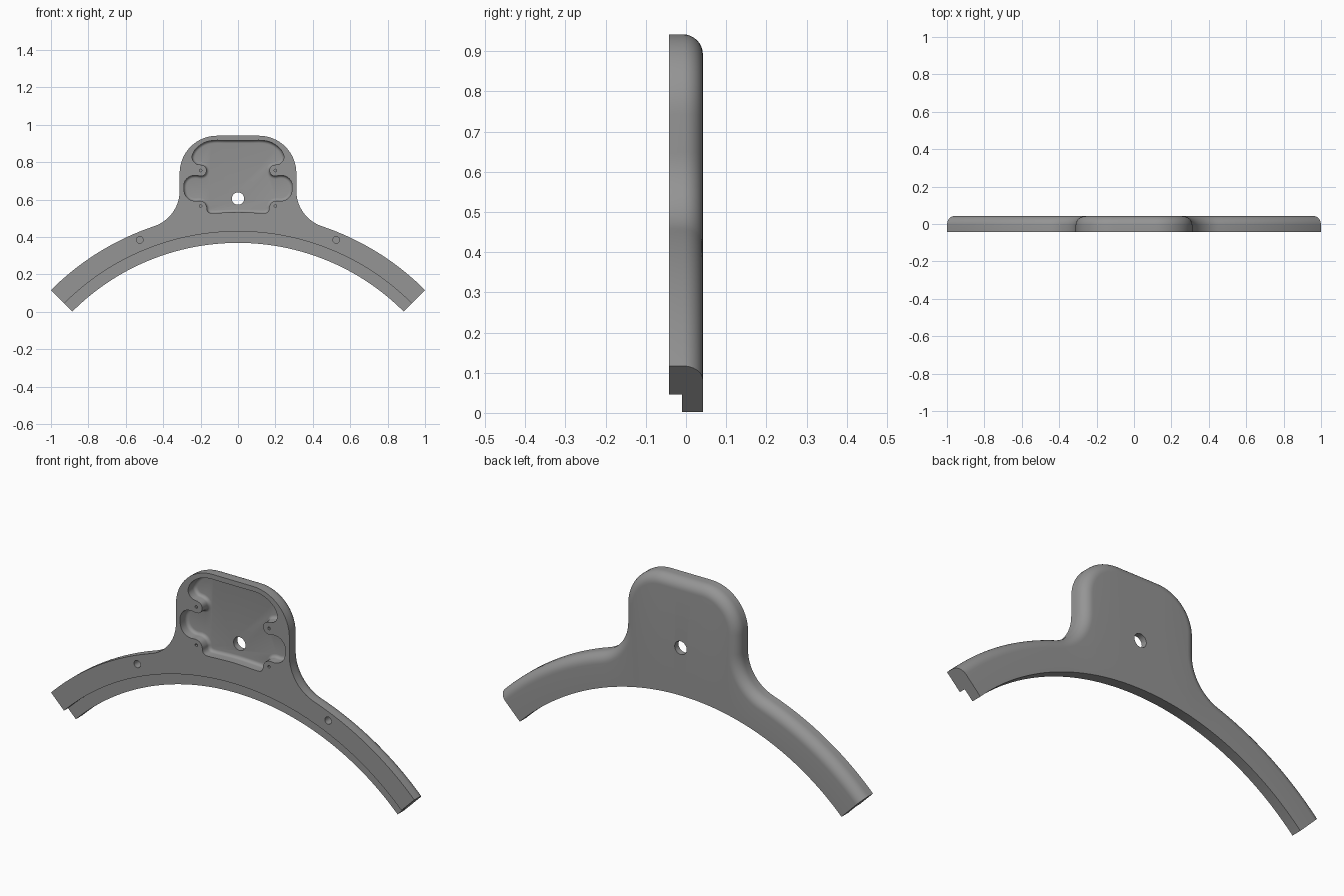
import bpy, bmesh, math
from mathutils import Vector

if "Cube" in bpy.data.objects:
    bpy.data.objects.remove(bpy.data.objects["Cube"])

CZ = -0.883                                  # height of the centre of the curved band
R_IN, R_STEP, R_OUT = 1.252, 1.313, 1.414    # inner edge, rebate edge, outer edge
FRONT, BACK, STEP_Y, FLOOR = -0.042, 0.042, -0.01, 0.012
ROUND = 0.05                                 # rounding of the back outer edge

grey = bpy.data.materials.new("grey")
grey.diffuse_color = (0.3, 0.3, 0.3, 1)
grey.use_nodes = True
grey.node_tree.nodes["Principled BSDF"].inputs["Base Color"].default_value = grey.diffuse_color


def loft(name, rings, close_sections=True):
    """Skin a list of closed rings and cap both ends."""
    bm = bmesh.new()
    vs = [[bm.verts.new(p) for p in ring] for ring in rings]
    n = len(vs[0])
    for a, b in zip(vs, vs[1:]):
        for i in range(n):
            j = (i + 1) % n
            bm.faces.new((a[i], a[j], b[j], b[i]))
    bm.faces.new(vs[0])
    bm.faces.new(list(reversed(vs[-1])))
    bmesh.ops.recalc_face_normals(bm, faces=bm.faces)
    me = bpy.data.meshes.new(name)
    bm.to_mesh(me)
    bm.free()
    ob = bpy.data.objects.new(name, me)
    bpy.context.collection.objects.link(ob)
    me.materials.append(grey)
    return ob


def arc(cx, cz, r, a0, a1, n, sign=1):
    """Points with outward normals; angles in radians measured from +x."""
    out = []
    for i in range(n + 1):
        a = a0 + (a1 - a0) * i / n
        d = Vector((math.cos(a), math.sin(a)))
        out.append((Vector((cx, cz)) + d * r, d * sign))
    return out


# Outer outline, right half from the band end up to the middle of the top
HALF_W, TOP, FILLET, CORNER = 0.312, 0.942, 0.2, 0.2
fx = HALF_W + FILLET
fz = CZ + math.sqrt((R_OUT + FILLET) ** 2 - fx ** 2)
touch = math.atan2(fz - CZ, fx)
half = arc(0, CZ, R_OUT, math.pi / 4, touch, 24)
half += arc(fx, fz, FILLET, touch - math.pi, -math.pi, 16, -1)[1:]
half += arc(HALF_W - CORNER, TOP - CORNER, CORNER, 0, math.pi / 2, 16)
flat = HALF_W - CORNER
half += [(Vector((flat * (1 - k / 4), TOP)), Vector((0, 1))) for k in range(1, 5)]
flip = lambda v: Vector((-v.x, v.y))
outline = half + [(flip(p), flip(n)) for p, n in reversed(half[:-1])]

# Body: one cross-section per outline point, swept along the band
sections = []
for p, n in outline:
    d = (p - Vector((0, CZ))).normalized()
    at = lambda r, y: (d.x * r, y, CZ + d.y * r)
    sec = [at(R_IN, BACK), at(R_IN, STEP_Y), at(R_STEP, STEP_Y), at(R_STEP, FRONT),
           (p.x, FRONT, p.y)]
    for k in range(9):
        a = k / 8 * math.pi / 2
        q = p - n * ROUND * (1 - math.cos(a))
        sec.append((q.x, BACK - ROUND + ROUND * math.sin(a), q.y))
    sections.append(sec)
body = loft("curved_bracket_body", sections)

# Pocket outline, right half from top middle to bottom middle
ctrl = [(0, .917), (.07, .917), (.13, .917), (.18, .905), (.225, .873), (.245, .835),
        (.24, .808), (.22, .79), (.195, .786), (.175, .776), (.168, .756), (.176, .735),
        (.197, .726), (.225, .73), (.256, .725), (.28, .705), (.29, .675), (.285, .632),
        (.265, .605), (.235, .593), (.203, .594), (.18, .585), (.168, .565), (.166, .548),
        (.158, .534), (.138, .528), (.07, .531), (0, .533)]
loop = [Vector(c) for c in ctrl] + [Vector((-x, z)) for x, z in reversed(ctrl[1:-1])]
m = len(loop)
smooth = []
for i in range(m):                            # Catmull-Rom smoothing
    a, b, c, d = (loop[(i + k) % m] for k in (-1, 0, 1, 2))
    for t in (0, 1 / 3, 2 / 3):
        smooth.append(0.5 * (2 * b + (c - a) * t + (2 * a - 5 * b + 4 * c - d) * t * t
                             + (3 * b - a - 3 * c + d) * t ** 3))
m = len(smooth)
inward = []
for i in range(m):
    t = (smooth[(i + 1) % m] - smooth[i - 1]).normalized()
    inward.append(Vector((t.y, -t.x)))        # loop runs clockwise


def pocket_ring(inset, y):
    return [(p.x + n.x * inset, y, p.y + n.y * inset) for p, n in zip(smooth, inward)]


PR = 0.016                                    # rounding at the pocket floor
rings = [pocket_ring(0, FRONT - 0.02)]
for k in range(6):
    a = k / 5 * math.pi / 2
    rings.append(pocket_ring(PR * (1 - math.cos(a)), FLOOR - PR + PR * math.sin(a)))
cutters = [loft("pocket_cutter", rings)]


def drill(name, x, z, r, y0, y1, n=24):
    ring = lambda y: [(x + r * math.cos(2 * math.pi * i / n), y,
                       z + r * math.sin(2 * math.pi * i / n)) for i in range(n)]
    cutters.append(loft(name, [ring(y0), ring(y1)]))


# Cable hole, mounting holes and small screw holes
drill("cable_hole_cutter", 0, 0.606, 0.033, -0.1, 0.1, 32)
for s in (-1, 1):
    drill("mount_hole_cutter", s * 0.525, 0.385, 0.018, -0.1, 0.01)
    for z in (0.756, 0.566):
        drill("screw_hole_cutter", s * 0.2, z, 0.007, -0.1, 0.005, 12)

bpy.context.view_layer.objects.active = body
body.select_set(True)
for c in cutters:
    c.hide_render = True
    mod = body.modifiers.new("cut", 'BOOLEAN')
    mod.operation, mod.solver, mod.object = 'DIFFERENCE', 'EXACT', c
    bpy.ops.object.modifier_apply(modifier=mod.name)
for c in cutters:
    bpy.data.objects.remove(c)

bpy.ops.object.select_all(action='DESELECT')
body.select_set(True)
bpy.ops.object.shade_smooth_by_angle(angle=math.radians(30))
